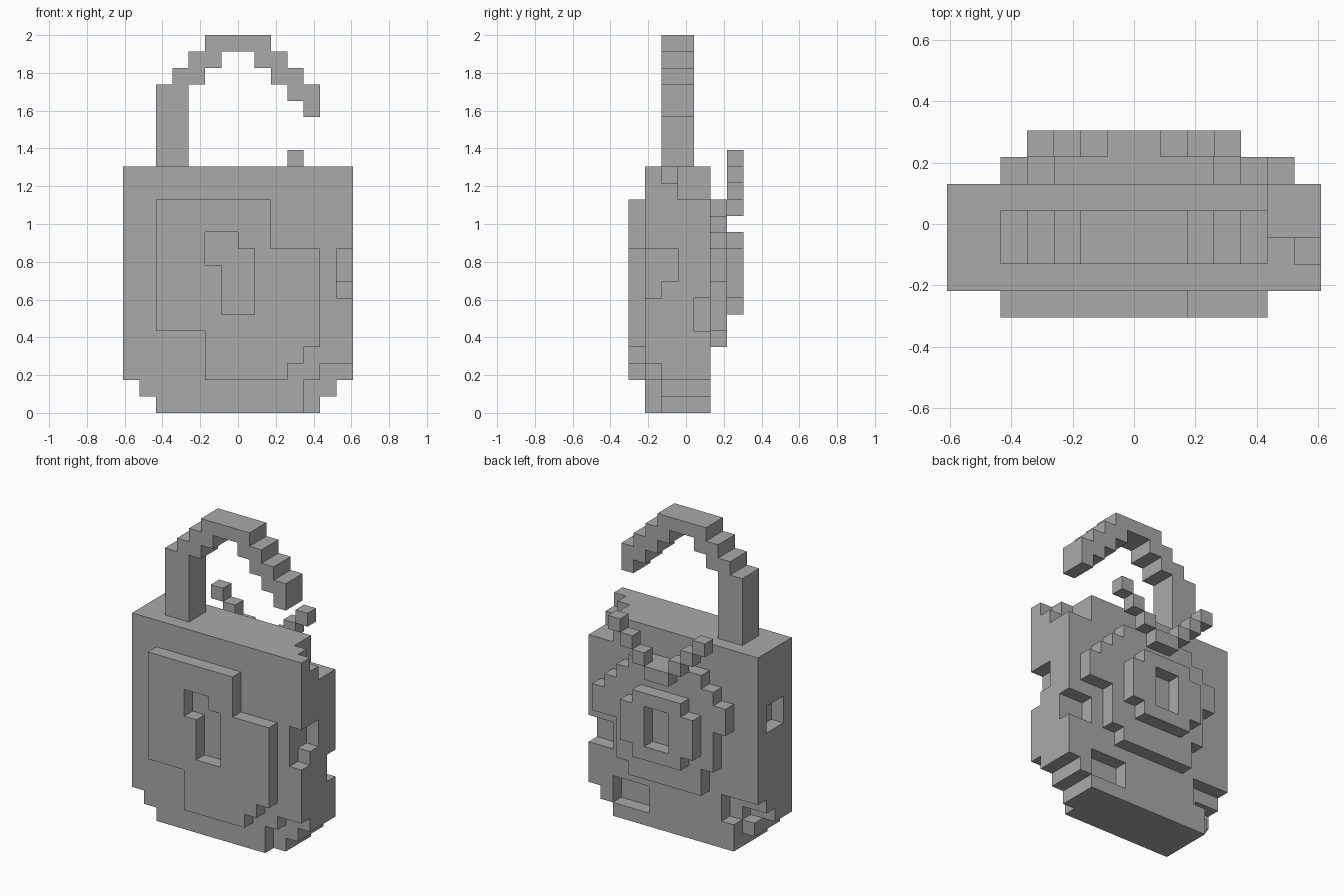
import bpy
import bmesh
from math import radians
from mathutils import Vector

cube = bpy.data.objects.get("Cube")
if cube:
    bpy.data.objects.remove(cube, do_unlink=True)

UNIT = 2 / 23                       # edge of one block
ORIGIN = Vector((-7, -3.5, 0))      # grid corner, in blocks

metal = bpy.data.materials.new("grey_metal")
metal.use_nodes = True
GREY = (0.4, 0.4, 0.4, 1)
metal.diffuse_color = GREY
metal.node_tree.nodes["Principled BSDF"].inputs["Base Color"].default_value = GREY


def blocks(x, y, z):
    """All grid cells in inclusive ranges; a plain number is a single cell."""
    spans = [(s, s) if isinstance(s, int) else s for s in (x, y, z)]
    rx, ry, rz = [range(a, b + 1) for a, b in spans]
    return {(i, j, k) for i in rx for j in ry for k in rz}


def join(*boxes):
    return set().union(*(blocks(*b) for b in boxes))


def build(name, cells):
    """Skin a set of cells with only its outer faces."""
    bm = bmesh.new()
    corners = {}

    def corner(p):
        if p not in corners:
            corners[p] = bm.verts.new((Vector(p) + ORIGIN) * UNIT)
        return corners[p]

    for cell in sorted(cells):
        for axis in range(3):
            u, v = (axis + 1) % 3, (axis + 2) % 3
            for side in (0, 1):
                near = list(cell)
                near[axis] += 2 * side - 1
                if tuple(near) in cells:
                    continue
                ring = []
                for du, dv in ((0, 0), (1, 0), (1, 1), (0, 1)):
                    p = list(cell)
                    p[axis] += side
                    p[u] += du
                    p[v] += dv
                    ring.append(corner(tuple(p)))
                bm.faces.new(ring if side else ring[::-1])
    bmesh.ops.dissolve_limit(bm, angle_limit=radians(1), verts=bm.verts, edges=bm.edges)
    mesh = bpy.data.meshes.new(name)
    bm.to_mesh(mesh)
    bm.free()
    mesh.materials.append(metal)
    bpy.context.collection.objects.link(bpy.data.objects.new(name, mesh))


# Lock body with a stepped foot
body = join(((0, 13), (1, 4), (2, 14)), ((1, 12), (1, 4), 1), ((2, 11), (1, 4), 0))
# Broken top corner
body -= join(((12, 13), (3, 4), (13, 14)), (13, 2, 14))
# Chips in the left side
body -= join((13, 1, (7, 9)), (13, 2, (8, 9)), ((12, 13), 4, (5, 6)))
# Chipped front foot corner
body -= join(((12, 13), 1, 2), ((11, 12), 1, 1), (11, 1, 0))
# Dent in the right side and pocket low on the back
body -= join((0, (2, 3), (9, 10)), ((9, 11), 4, (1, 2)))
# Chipped back foot corner
body -= join(((0, 2), 4, (2, 3)), ((0, 1), 3, 2), (1, 4, 1))
build("lock_body", body)

# Front plate with keyhole
plate = join(((2, 8), 0, (5, 12)), ((9, 11), 0, (4, 9)), ((5, 8), 0, (2, 4)),
             (9, 0, (2, 3)), (10, 0, 3))
plate -= join(((5, 6), 0, 10), ((5, 7), 0, 9), ((6, 7), 0, (6, 8)))
build("front_plate", plate)

# Stepped shackle, open on one end
build("shackle", join(
    ((2, 3), (2, 3), (15, 19)), ((3, 4), (2, 3), 20), ((4, 5), (2, 3), 21),
    ((5, 8), (2, 3), 22), ((8, 9), (2, 3), 21), ((9, 10), (2, 3), 20),
    ((10, 11), (2, 3), 19), (11, (2, 3), 18)))

# Chipped round plate on the back
build("back_plate", join(
    ((4, 9), 5, (4, 12)), (3, 5, (6, 11)), (2, 5, (9, 10)),
    (10, 5, (5, 11)), (11, 5, (8, 10)), (12, 5, (8, 9))))

# Raised hub with keyhole slot
hub = join(((4, 9), 6, (7, 9)), ((5, 8), 6, (6, 10)))
build("back_hub", hub - blocks((6, 7), 6, (7, 9)))

# Diagonal arms rising from the back plate
arms = blocks((6, 7), 6, 12)
for step in range(3):
    arms |= {(5 - step, 6, 13 + step), (8 + step, 6, 13 + step)}
build("back_arms", arms)
